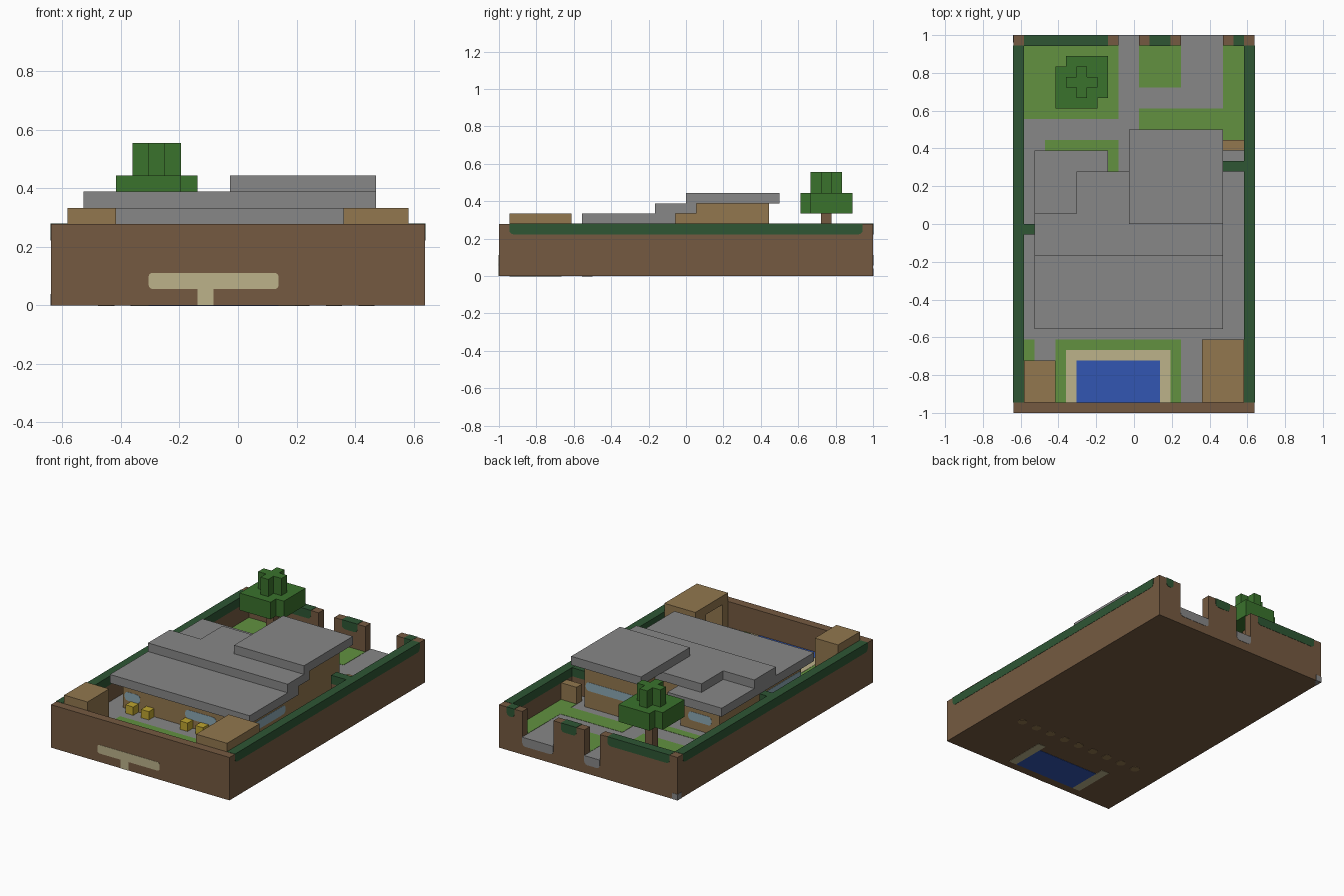
import bpy, bmesh, math
from mathutils import Vector

if "Cube" in bpy.data.objects:
    bpy.data.objects.remove(bpy.data.objects["Cube"], do_unlink=True)

U = 1 / 18            # one building block
W, L = 23, 36         # plot width and length in blocks


def material(name, r, g, b):
    m = bpy.data.materials.new(name)
    m.use_nodes = True
    lin = [(c / 255 / 12.92) if c < 11 else ((c / 255 + 0.055) / 1.055) ** 2.4 for c in (r, g, b)]
    m.diffuse_color = (*lin, 1)
    m.node_tree.nodes["Principled BSDF"].inputs["Base Color"].default_value = (*lin, 1)
    return m


STONE = material("grey stone", 135, 135, 135)
GRASS = material("grass green", 98, 145, 64)
HEDGE = material("hedge green", 46, 86, 52)
LEAF = material("leaf green", 58, 114, 44)
TAN = material("tan timber", 146, 119, 78)
BROWN = material("brown earth", 117, 90, 65)
WATER = material("water blue", 50, 86, 178)
SAND = material("sand", 188, 178, 138)
YELLOW = material("yellow", 190, 165, 48)
GLASS = material("pale glass", 140, 168, 180)


def to_world(i, j, k):
    return Vector(((i - W / 2) * U, (j - L / 2) * U, k * U))


def finish(name, bm, mat):
    bmesh.ops.recalc_face_normals(bm, faces=bm.faces)
    mesh = bpy.data.meshes.new(name)
    bm.to_mesh(mesh)
    bm.free()
    mesh.materials.append(mat)
    ob = bpy.data.objects.new(name, mesh)
    bpy.context.collection.objects.link(ob)
    return ob


def prism(name, mat, outline, axis, start, end):
    """Extrude a flat outline along x, y or z, in block units."""
    bm = bmesh.new()
    place = {"x": lambda u, v, d: (d, u, v),
             "y": lambda u, v, d: (u, d, v),
             "z": lambda u, v, d: (u, v, d)}[axis]
    face = bm.faces.new([bm.verts.new(to_world(*place(u, v, start))) for u, v in outline])
    extruded = bmesh.ops.extrude_face_region(bm, geom=[face])["geom"]
    shift = to_world(*place(0, 0, end)) - to_world(*place(0, 0, start))
    bmesh.ops.translate(bm, verts=[g for g in extruded if isinstance(g, bmesh.types.BMVert)], vec=shift)
    return finish(name, bm, mat)


def box(name, mat, i, j, k):
    outline = [(i[0], j[0]), (i[1], j[0]), (i[1], j[1]), (i[0], j[1])]
    return prism(name, mat, outline, "z", *k)


def rounded(u0, u1, v0, v1, r=0.4, top=True):
    """Rectangle with rounded corners; the upper ones can stay square."""
    pts = []
    for cu, cv, a, on in ((u0 + r, v0 + r, 180, True), (u1 - r, v0 + r, 270, True),
                          (u1 - r, v1 - r, 0, top), (u0 + r, v1 - r, 90, top)):
        if on:
            pts += [(cu + r * math.cos(math.radians(a + s)), cv + r * math.sin(math.radians(a + s)))
                    for s in (0, 30, 60, 90)]
        else:
            pts.append((u1 if a == 0 else u0, v1))
    return pts


E = 0.03              # plate thickness

# Base and perimeter walls
box("base", BROWN, (0, W), (0, L), (0, 2))
box("front_wall", BROWN, (0, W), (0, 1), (2, 5))
for side, i in (("right", 0), ("left", W - 1)):
    box(side + "_wall", BROWN, (i, i + 1), (1, L - 1), (2, 5))
    prism(side + "_hedge", HEDGE, rounded(1, L - 1, 4, 5 + E, top=False), "x", i - E, i + 1 + E)
for a, b in ((0, 10), (12, 16), (20, 23)):
    box("back_wall", BROWN, (a, b), (L - 1, L), (2, 5))
    prism("back_hedge", HEDGE, rounded(a + 1, b - 1, 4, 5 + E, top=False), "y", L - 1 - E, L + E)
for a, b in ((10, 12), (16, 20)):
    prism("gate_threshold", STONE, rounded(a, b, 1, 2 + E, top=False), "y", L - 1, L + E)
box("corner_stone", STONE, (-E, 0.7), (L - 0.7, L + E), (0, 0.7))

# Paving and lawns
box("paving", STONE, (1, W - 1), (1, L - 1), (1.9, 2 + E))
LAWNS = [((1, 10), (28, 35)), ((12, 16), (31, 35)), ((20, 22), (29, 35)), ((12, 22), (27, 29)),
         ((20, 22), (26, 27)), ((3, 10), (25, 26)), ((9, 10), (23, 25)), ((4, 16), (1, 7)), ((1, 2), (5, 7))]
for i, j in LAWNS:
    box("lawn", GRASS, i, j, (1.9, 2 + 2 * E))

# Pool with sandy border, and the sand seam in the front wall
box("pool_border", SAND, (5, 15), (1, 6), (1.9, 2 + 3 * E))
box("pool_water", WATER, (6, 14), (1, 5), (1.9, 2 + 4 * E))
box("pool_floor", WATER, (6, 14), (1, 5), (-E, 0.1))
for i in (5, 14):
    box("pool_border_underside", SAND, (i, i + 1), (1, 6), (-E, 0.1))
prism("sand_seam", SAND, rounded(6, 14, 1, 2, 0.25), "y", -E, 0.1)
box("sand_seam_stem", SAND, (9, 10), (-E, 0.1), (0, 1.1))
for n in range(9):
    prism("footing", TAN, rounded(3 + 2 * n - 0.1, 3.9 + 2 * n, 8, 9, 0.45), "z", -E, 0.1)

# House walls
box("front_rooms", TAN, (3, 19), (9, 18), (2, 5))
box("right_rooms", TAN, (3, 8), (18, 24), (2, 5))
box("middle_rooms", TAN, (8, 12), (18, 22), (2, 6))
box("left_rooms", TAN, (12, 19), (17, 26), (2, 6))
box("upper_room", TAN, (12, 19), (19, 26), (6, 7))

# Stepped flat roofs
box("low_roof_front", STONE, (2, 20), (8, 17), (5, 6))
box("low_roof_back", STONE, (2, 9), (17, 25), (5, 6))
box("middle_roof_front", STONE, (2, 20), (15, 19), (6, 7))
box("middle_roof_back", STONE, (6, 12), (19, 23), (6, 7))
box("high_roof", STONE, (11, 20), (18, 27), (7, 8))

# Windows
for a, b in ((3.2, 5.2), (11, 15)):
    prism("front_window", GLASS, rounded(a, b, 3, 4), "y", 9 - E, 9)
prism("left_window", GLASS, rounded(9, 16, 3, 4), "x", 19, 19 + E)
prism("right_window", GLASS, rounded(9, 16, 3, 4), "x", 3 - E, 3)
prism("high_back_window", GLASS, rounded(12.3, 18.8, 4, 5), "y", 26, 26 + E)
prism("low_back_window", GLASS, rounded(4, 7, 3, 4), "y", 24, 24 + E)

# Seats on the front porch
for i in (4, 6, 11, 13):
    box("porch_seat", YELLOW, (i, i + 1), (8, 9), (2, 3))

# Front huts, the larger one hollow with a doorway
box("small_hut", TAN, (1, 4), (1, 5), (2, 6))
box("large_hut_roof", TAN, (18, 22), (1, 7), (5, 6))
box("large_hut_back", TAN, (21, 22), (1, 7), (2, 5))
for j in ((1, 2), (5, 7)):
    box("large_hut_wall", TAN, (18, 21), j, (2, 5))

# Side yard dividers
for name, a, b, j in (("left_divider", 20, 22, 23), ("right_divider", 1, 2, 17)):
    box(name, BROWN, (a, b), (j, j + 1), (2, 4))
    box(name + "_hedge", HEDGE, (a, b), (j, j + 1), (4, 5))
box("yard_crate", TAN, (20, 22), (25, 26), (2, 4))

# Tree
box("tree_trunk", BROWN, (6, 7), (31, 32), (2, 6))
canopy = [(4, 29), (8, 29), (8, 30), (9, 30), (9, 34), (5, 34), (5, 33), (4, 33)]
prism("tree_canopy", LEAF, canopy, "z", 6, 8)
cross = [(6, 30), (7, 30), (7, 31), (8, 31), (8, 32), (7, 32), (7, 33), (6, 33),
         (6, 32), (5, 32), (5, 31), (6, 31)]
prism("tree_top", LEAF, cross, "z", 8, 10)
